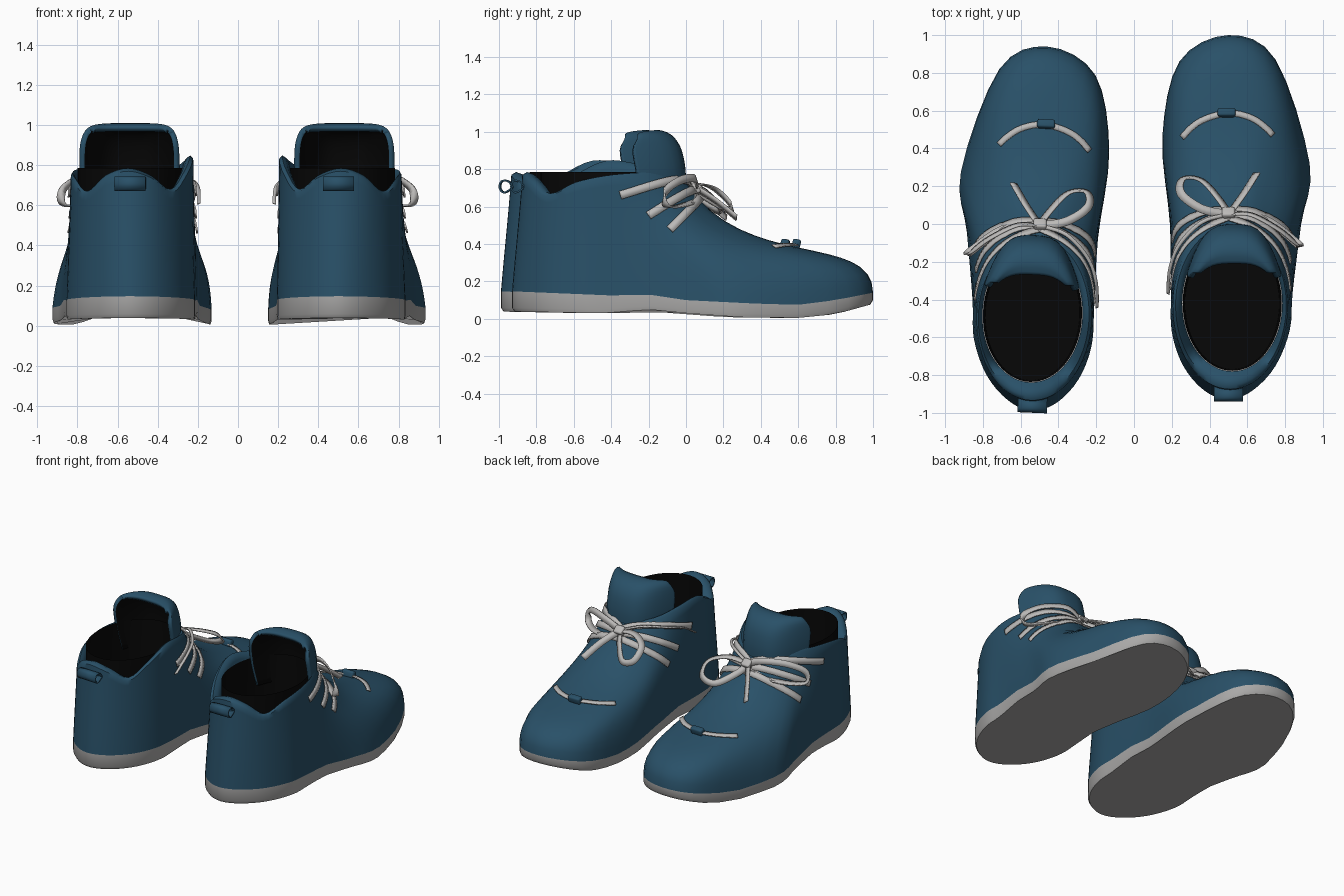
import bpy, bmesh, math
from mathutils import Vector, Matrix
from mathutils.bvhtree import BVHTree

cube = bpy.data.objects.get("Cube")
if cube:
    bpy.data.objects.remove(cube)


def material(name, rgb):
    m = bpy.data.materials.new(name)
    m.use_nodes = True
    m.diffuse_color = (*rgb, 1)
    m.node_tree.nodes["Principled BSDF"].inputs["Base Color"].default_value = (*rgb, 1)
    return m


blue = material("blue_fabric", (0.022, 0.081, 0.138))
black = material("black_lining", (0.002, 0.002, 0.002))
grey = material("grey_sole", (0.40, 0.395, 0.39))
pale = material("pale_lace", (0.50, 0.49, 0.48))
parts = []
SPOKES, LEVELS = 64, 16


def make(name, verts, faces, *mats):
    me = bpy.data.meshes.new(name)
    me.from_pydata([tuple(v) for v in verts], [], faces)
    for m in mats:
        me.materials.append(m)
    ob = bpy.data.objects.new(name, me)
    bpy.context.collection.objects.link(ob)
    parts.append(ob)
    return ob


def loft(name, rings, mat, closed=True, cap_start=False, cap_end=False):
    n = len(rings[0])
    verts = [v for r in rings for v in r]
    faces = [(a * n + i, a * n + (i + 1) % n, (a + 1) * n + (i + 1) % n, (a + 1) * n + i)
             for a in range(len(rings) - 1) for i in range(n if closed else n - 1)]
    if cap_start:
        faces.append(tuple(range(n))[::-1])
    if cap_end:
        faces.append(tuple(range(len(verts) - n, len(verts))))
    ob = make(name, verts, faces, mat)
    bm = bmesh.new()
    bm.from_mesh(ob.data)
    if closed:
        bmesh.ops.recalc_face_normals(bm, faces=bm.faces)
    bm.to_mesh(ob.data)
    bm.free()
    return ob


def spline(pts, t, closed=False):
    """Catmull-Rom point at t, counted in control points."""
    n, i = len(pts), math.floor(t)
    f = t - i
    pick = lambda j: Vector(pts[j % n] if closed else pts[max(0, min(n - 1, j))])
    a, b, c, d = (pick(i + j) for j in (-1, 0, 1, 2))
    return 0.5 * (2 * b + (c - a) * f + (2 * a - 5 * b + 4 * c - d) * f * f
                  + (3 * b - a - 3 * c + d) * f ** 3)


def table(pairs, y):
    for (a, p), (b, q) in zip(pairs, pairs[1:]):
        if y <= b:
            return p + (q - p) * max(0, (y - a) / (b - a))
    return pairs[-1][1]


# Foot outline from the toe, round the outer side to the heel and back
outline = [(.5, 1), (.75, .87), (.93, .32), (.885, 0), (.84, -.36), (.825, -.56), (.75, -.75),
           (.63, -.88), (.5, -.93), (.37, -.88), (.26, -.75), (.2, -.57), (.195, -.36),
           (.19, 0), (.15, .46), (.24, .86)]
collar_z = [.74, .76, .78, .78, .765, .73, .67, .75, .785, .75, .68, .77, .845, .83, .79, .76]
sole_top = [(-1, .15), (-.4, .125), (-.2, .13), (0, .1), (.4, .08), (.6, .075), (.8, .1), (1, .14)]
sole_low = [(-1, .04), (-.45, .03), (-.2, .05), (0, .03), (.3, .008), (.6, .005), (.8, .025), (1, .08)]

base = [spline(outline, s * 16 / SPOKES, True) for s in range(SPOKES)]
base3 = [Vector((p.x, p.y, table(sole_top, p.y))) for p in base]


def ellipse(cx, cy, rx, ry, z):
    out = []
    for s in range(SPOKES):
        a = 2 * math.pi * s / SPOKES
        out.append(Vector((cx + rx * math.sin(a), cy + ry * math.cos(a), z(s) if callable(z) else z)))
    return out


def collar(drop):
    pts = [(z, 0) for z in collar_z]
    return lambda s: spline(pts, s * 16 / SPOKES, True).x - drop


# Upper: each spoke runs from the sole edge to the collar
rim = ellipse(.51, -.435, .305, .44, collar(.015))


def spoke(b, r, t):
    d, dz = r - b, r.z - b.z
    f = min(1, d.xy.length / .8)
    c1, c2 = b + d * .33 * (1 - f), b + d * .7
    c1.z = (b.z + dz / 3) * (1 - f) + (.34 + .13 * f) * f
    c2.z = (b.z + dz * 2 / 3) * (1 - f) + (.34 - .09 * f) * f
    u = 1 - t
    return u ** 3 * b + 3 * u * u * t * c1 + 3 * u * t * t * c2 + t ** 3 * r


rings = [[spoke(b, r, k / LEVELS) for b, r in zip(base3, rim)] for k in range(LEVELS + 1)]
rings += [ellipse(.513, -.43, .293, .42, collar(0)),
          ellipse(.517, -.425, .278, .39, collar(.012)),
          ellipse(.52, -.42, .265, .36, collar(.04)),
          ellipse(.52, -.42, .265, .36, .55)]
upper = loft("upper", rings, blue)
skin = BVHTree.FromPolygons([v.co for v in upper.data.vertices],
                            [tuple(p.vertices) for p in upper.data.polygons])

# Sole with a slightly drawn-in underside
mid = Vector((.52, 0))
under = [mid + (p - mid) * .985 for p in base]
loft("sole", [[Vector((p.x, p.y, table(sole_low, p.y))) for p in under],
              [Vector((p.x, p.y, table(sole_low, p.y) + .02)) for p in base], base3],
     grey, cap_start=True)

# Dark lining, open at the top, with the insole as its floor
lining = loft("lining", [ellipse(.52, -.42, .262, .357, .785), ellipse(.52, -.42, .262, .357, .5),
                         ellipse(.52, -.42, .25, .35, .25)], black, cap_end=True)
lining.data.flip_normals()

# Tongue: curved sheet, blue outside and dark inside (y, z, sweep back, half width)
profile = [(.0, .58, .22, .23), (.0, .72, .25, .245), (-.005, .82, .26, .25), (-.03, .92, .25, .245),
           (-.08, .985, .18, .225), (-.15, 1.01, .11, .195), (-.21, .995, .05, .175)]
rows = []
for k in range(19):
    y, z, back, w = spline([Vector(p) for p in profile], k / 3)
    row = []
    for u in range(-9, 10):
        s = math.sin(u * math.pi / 18)
        row.append(Vector((.53 + w * s, y - back * abs(s) ** 3.2, z - .03 * abs(u / 9) ** 3 * k / 18)))
    rows.append(row)
tongue = loft("tongue", rows, blue, closed=False)
tongue.data.materials.append(black)
if tongue.data.polygons[60].normal.y < 0:
    tongue.data.flip_normals()
sheet = tongue.modifiers.new("thickness", "SOLIDIFY")
sheet.thickness, sheet.offset, sheet.material_offset = .028, -1, 1


# Laces
def ribbon(name, pts, width=.045, snap=False, mat=pale, steps=6, axis=None):
    pts = [Vector(p) for p in pts]
    path, normals = [], []
    for k in range((len(pts) - 1) * steps + 1):
        p, n = spline(pts, k / steps), Vector((0, .65, .75))
        if snap:
            out = Vector(((p.x - .5) * 2, .35, .3)).normalized()
            hit, hn, _, _ = skin.ray_cast(p + out * .6, -out)
            if hit and -.06 < (hit - p).dot(out) < .3:
                n = hn if hn.dot(out) > 0 else -hn
                p = hit + n * .012
        path.append(p)
        normals.append(n)
    left, right = [], []
    for k, p in enumerate(path):
        t = (path[min(k + 1, len(path) - 1)] - path[max(k - 1, 0)]).normalized()
        side = t.cross(normals[k]).normalized()
        if axis:
            side = Vector(axis)
        elif not snap:
            side = (side + normals[k] * .6).normalized()
        left.append(p - side * width / 2)
        right.append(p + side * width / 2)
    ob = loft(name, [[a, b] for a, b in zip(left, right)], mat, closed=False)
    m = ob.modifiers.new("thickness", "SOLIDIFY")
    m.thickness, m.offset = .009, 0


def lerp_path(a, b, n=4):
    return [Vector(a).lerp(Vector(b), k / n) for k in range(n + 1)]


for i, (y0, z0, y1, z1) in enumerate([(.03, .70, -.34, .67), (.05, .68, -.19, .56), (.07, .65, -.08, .48)]):
    ribbon(f"outer_strap_{i}", lerp_path((.5, y0, z0), (.84, y1, z1)), snap=True)
    ribbon(f"inner_strap_{i}", lerp_path((.5, y0, z0), (.2, y1, z1)), snap=True)
ribbon("inner_bow_loop", [(.5, .05, .7), (.36, .08, .72), (.25, .16, .69), (.26, .24, .61),
                          (.36, .23, .58), (.46, .12, .64), (.5, .05, .69)])
ribbon("outer_bow_loop", [(.5, .05, .7), (.62, .05, .75), (.77, -.03, .74), (.865, -.11, .68),
                          (.86, -.1, .6), (.7, .02, .62), (.52, .05, .68)])
ribbon("outer_lace_end", [(.5, .05, .7), (.58, .16, .63), (.65, .27, .54)])
ribbon("inner_lace_end", [(.5, .05, .7), (.36, .01, .75), (.24, -.11, .73), (.19, -.24, .69),
                          (.18, -.37, .61)], width=.02)
ribbon("toe_lace", [(.28, .44, .36), (.36, .54, .38), (.5, .59, .39), (.62, .55, .38), (.72, .46, .37)],
       width=.032, snap=True)


def block(name, centre, size, tilt, mat):
    bm = bmesh.new()
    bmesh.ops.create_cube(bm, size=1, matrix=Matrix.Translation(centre)
                          @ Matrix.Rotation(tilt, 4, "X") @ Matrix.Diagonal((*size, 1)))
    bmesh.ops.bevel(bm, geom=bm.edges[:], offset=.012, segments=3, affect="EDGES", profile=.5)
    ob = make(name, [], [], mat)
    bm.to_mesh(ob.data)
    bm.free()


block("lace_knot", (.5, .055, .7), (.07, .06, .05), -.7, pale)
keeper_hit = skin.ray_cast(Vector((.49, .59, 1)), Vector((0, 0, -1)))[0]
block("toe_lace_keeper", keeper_hit + Vector((0, 0, .018)), (.095, .045, .05), -.25, blue)

# Heel pull loop
ribbon("heel_pull", [(.5, -.86, .7), (.5, -.89, .735), (.5, -.925, .735), (.5, -.935, .70),
                     (.5, -.91, .675), (.5, -.86, .705)], width=.155, mat=blue, axis=(1, 0, 0))

# Second shoe: mirrored, turned slightly and set back
flip = (Matrix.Translation((-.5, -.06, 0)) @ Matrix.Rotation(math.radians(-2.4), 4, "Z")
        @ Matrix.Translation((.5, 0, 0)) @ Matrix.Diagonal((-1, 1, 1, 1)))
for ob in parts[:]:
    twin = ob.copy()
    twin.data = ob.data.copy()
    twin.data.transform(flip)
    twin.data.flip_normals()
    ob.name, twin.name = "left_" + ob.name, "right_" + ob.name
    bpy.context.collection.objects.link(twin)
    parts.append(twin)

bpy.ops.object.select_all(action="DESELECT")
for ob in parts:
    ob.select_set(True)
bpy.context.view_layer.objects.active = parts[0]
bpy.ops.object.shade_smooth_by_angle(angle=math.radians(50))
